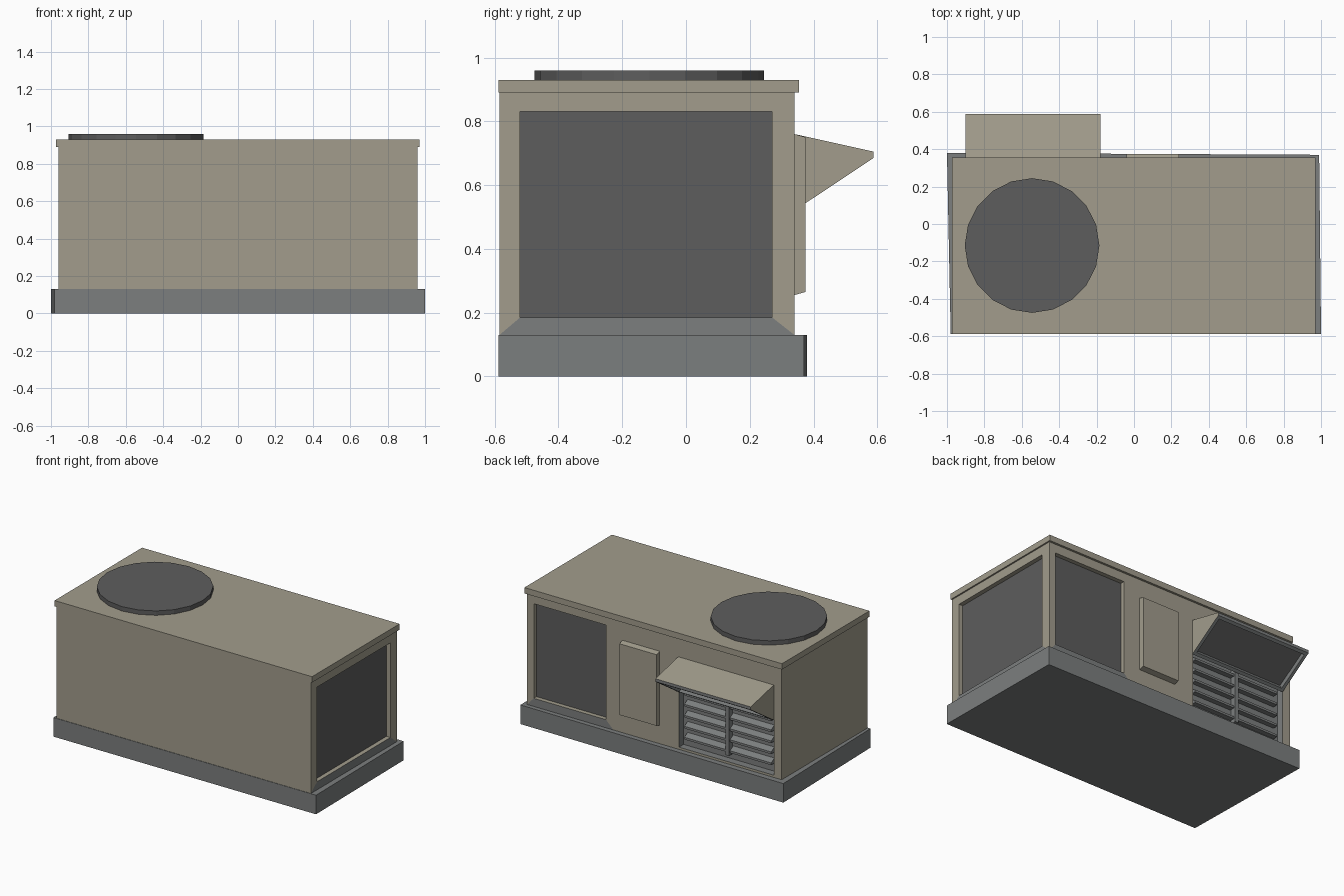
import bpy, bmesh
from mathutils import Vector

if "Cube" in bpy.data.objects:
    bpy.data.objects.remove(bpy.data.objects["Cube"])


def material(name, rgb):
    m = bpy.data.materials.new(name)
    m.diffuse_color = (*rgb, 1)
    m.use_nodes = True
    m.node_tree.nodes["Principled BSDF"].inputs["Base Color"].default_value = m.diffuse_color
    return m


MATS = [material("beige_paint", (0.36, 0.335, 0.265)),
        material("grey_metal", (0.2, 0.21, 0.21)),
        material("dark_grille", (0.11, 0.11, 0.11))]
BEIGE, GREY, DARK = 0, 1, 2


def finish(name, bm):
    bmesh.ops.remove_doubles(bm, verts=bm.verts, dist=1e-5)
    bmesh.ops.recalc_face_normals(bm, faces=bm.faces)
    me = bpy.data.meshes.new(name)
    bm.to_mesh(me)
    bm.free()
    for m in MATS:
        me.materials.append(m)
    ob = bpy.data.objects.new(name, me)
    bpy.context.collection.objects.link(ob)
    return ob


def quad(bm, pts, mat):
    f = bm.faces.new([bm.verts.new(p) for p in pts])
    f.material_index = mat
    return f


def prism(bm, pts, offset, mat):
    """Closed solid from a planar outline moved by offset."""
    off = Vector(offset)
    a = [bm.verts.new(p) for p in pts]
    b = [bm.verts.new(Vector(p) + off) for p in pts]
    n = len(a)
    faces = [bm.faces.new(a), bm.faces.new(b)]
    faces += [bm.faces.new((a[i], a[(i + 1) % n], b[(i + 1) % n], b[i])) for i in range(n)]
    for f in faces:
        f.material_index = mat
    return faces


def box(bm, x0, x1, y0, y1, z0, z1, mat):
    return prism(bm, [(x0, y0, z0), (x1, y0, z0), (x1, y1, z0), (x0, y1, z0)],
                 (0, 0, z1 - z0), mat)


def framed_wall(bm, place, outer, inner, depth, reveal, sill, back):
    """Wall with mitred border and a sunken panel; place(u, v, d) gives world points."""
    def ring(r, d):
        u0, u1, v0, v1 = r
        return [place(u, v, d) for u, v in ((u0, v0), (u1, v0), (u1, v1), (u0, v1))]
    o, i, p = ring(outer, 0), ring(inner, 0), ring(inner, depth)
    for k in range(4):
        j = (k + 1) % 4
        quad(bm, (o[k], o[j], i[j], i[k]), sill if k == 0 else BEIGE)
        quad(bm, (i[k], i[j], p[j], p[k]), reveal)
    quad(bm, p, back)


X, Y0, Y1, Z0, Z1 = 0.96, -0.585, 0.34, 0.13, 0.9


def on_right(u, v, d):
    return (X - d, u, v)


def on_back(u, v, d):
    return (u, Y1 - d, v)


# Base skid, slightly out of square
bm = bmesh.new()
prism(bm, [(-0.98, -0.588, 0), (1, -0.588, 0), (0.99, 0.37, 0), (-1, 0.38, 0)], (0, 0, Z0), GREY)
finish("base_skid", bm)

# Cabinet walls: plain front and left, coil openings at right and back right, intake at back left
bm = bmesh.new()
quad(bm, [(-X, Y0, Z0), (X, Y0, Z0), (X, Y0, Z1), (-X, Y0, Z1)], BEIGE)
quad(bm, [(-X, Y0, Z0), (-X, Y1, Z0), (-X, Y1, Z1), (-X, Y0, Z1)], BEIGE)
framed_wall(bm, on_right, (Y0, Y1, Z0, Z1), (-0.52, 0.27, 0.185, 0.83), 0.03, BEIGE, GREY, DARK)
framed_wall(bm, on_back, (0.31, X, Z0, Z1), (0.365, 0.91, 0.185, 0.83), 0.03, BEIGE, GREY, DARK)
quad(bm, [on_back(u, v, 0) for u, v in ((-0.13, Z0), (0.31, Z0), (0.31, Z1), (-0.13, Z1))], BEIGE)
framed_wall(bm, on_back, (-X, -0.13, Z0, Z1), (-0.9, -0.185, 0.145, 0.6), 0.05, GREY, BEIGE, GREY)
finish("cabinet", bm)

# Roof cap
bm = bmesh.new()
box(bm, -0.972, 0.97, -0.588, 0.355, 0.89, 0.93, BEIGE)
finish("roof_cap", bm)

# Fan disc
bm = bmesh.new()
bmesh.ops.create_cone(bm, cap_ends=True, segments=20, radius1=0.36, radius2=0.36, depth=0.035)
bmesh.ops.translate(bm, verts=bm.verts, vec=(-0.545, -0.115, 0.9425))
for f in bm.faces:
    f.material_index = DARK
finish("fan_disc", bm)

# Access panel
bm = bmesh.new()
prism(bm, [(-0.04, Y1, 0.255), (-0.04, 0.375, 0.265), (-0.04, 0.375, 0.75), (-0.04, Y1, 0.76)],
      (0.28, 0, 0), BEIGE)
finish("access_panel", bm)

# Intake hood with a sunken filter on the underside
bm = bmesh.new()
faces = prism(bm, [(-0.9, Y1, 0.76), (-0.9, 0.588, 0.705), (-0.9, 0.588, 0.685), (-0.9, Y1, 0.52)],
              (0.72, 0, 0), BEIGE)
bmesh.ops.recalc_face_normals(bm, faces=bm.faces)
under = faces[4]
faces[3].material_index = under.material_index = GREY
bmesh.ops.inset_region(bm, faces=[under], thickness=0.03)
bmesh.ops.inset_region(bm, faces=[under], thickness=0.001, depth=-0.03)
under.material_index = DARK
finish("intake_hood", bm)

# Louvres: slanted slats and a centre bar
bm = bmesh.new()
for i in range(5):
    z = 0.2 + i * 0.075
    for x in (-0.87, -0.525):
        prism(bm, [(x, 0.29, z + 0.035), (x, 0.325, z + 0.015), (x, 0.325, z), (x, 0.29, z)],
              (0.31, 0, 0), GREY)
box(bm, -0.555, -0.53, 0.29, 0.33, 0.18, 0.6, GREY)
finish("intake_louvres", bm)
